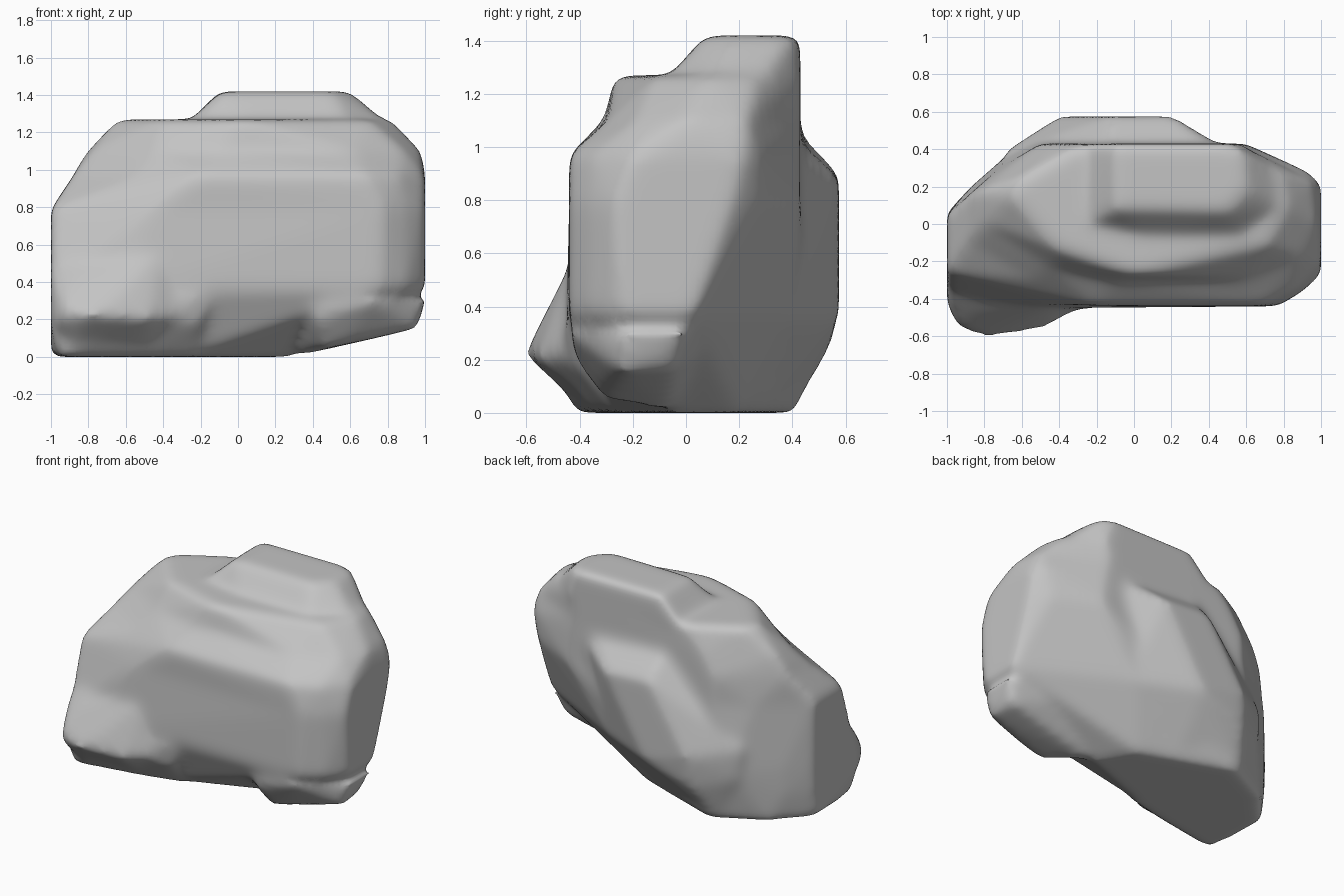
import bpy, bmesh

cube = bpy.data.objects.get("Cube")
if cube:
    bpy.data.objects.remove(cube, do_unlink=True)

# Grey stone material
stone = bpy.data.materials.new("grey stone")
stone.use_nodes = True
grey = (0.55, 0.55, 0.55, 1)
stone.diffuse_color = grey
stone.node_tree.nodes["Principled BSDF"].inputs["Base Color"].default_value = grey

bm = bmesh.new()


def hull(points):
    """Add one closed convex chunk of rock."""
    verts = [bm.verts.new(p) for p in points]
    bmesh.ops.convex_hull(bm, input=verts)
    loose = [v for v in verts if v.is_valid and not v.link_faces]
    bmesh.ops.delete(bm, geom=loose, context="VERTS")


def ring(z, outline):
    return [(x, y, z) for x, y in outline]


# Main mass: horizontal outlines from waist to shoulder
waist = ring(.36, [(-1, -.39), (-.6, -.45), (.76, -.44), (.9, -.36), (1, -.24), (1, .03),
                   (.3, .4), (-.1, .47), (-.62, .42), (-.87, .2), (-1, .06)])
belly = ring(.79, [(-1, -.26), (-.75, -.33), (-.45, -.43), (.77, -.44), (.9, -.36), (1, -.27),
                   (1, .18), (.9, .28), (.6, .43), (-.5, .43), (-.72, .3), (-1, .05)])
chest = ring(.97, [(-.88, .16), (-.88, -.08), (-.55, -.3), (-.2, -.44), (.68, -.44), (.86, -.35),
                   (1, -.2), (1, .22), (.93, .28), (.75, .35), (.58, .43), (-.5, .43), (-.7, .29)])
neck = ring(1.1, [(-.81, .18), (-.78, 0), (-.45, -.23), (-.1, -.31), (.62, -.29), (.89, -.18),
                  (.98, 0), (.95, .23), (.55, .43), (-.42, .43), (-.65, .28)])
shoulder = ring(1.27, [(-.6, .25), (-.65, .15), (-.4, -.14), (-.15, -.16), (0, -.27), (.2, -.15),
                       (.7, -.11), (.82, .1), (.78, .27), (.55, .43), (-.3, .42)])
layers = [waist, belly, chest, neck, shoulder]
for low, high in zip(layers, layers[1:]):
    hull(low + high)

# Left half of the base, with a low front edge
hull(ring(0, [(-.96, -.42), (-.5, -.34), (-.22, -.27), (-.1, .25), (-.48, .42), (-.8, .25), (-1, .02)])
     + ring(.18, [(-1, -.42), (-.6, -.5), (-.2, -.42), (-1, .05), (-.87, .2)])
     + [p for p in waist if p[0] < 0] + [(-.12, -.44, .36)])

# Right half of the base, undercut at the front
hull(ring(0, [(-.3, -.27), (0, -.15), (.28, -.05), (.14, .2), (-.48, .42)])
     + [p for p in waist if p[0] > -.2] + [(-.2, -.44, .34)])

# Low foot under the right end
hull([(.3, -.06, 0), (.48, -.31, .05), (.42, -.42, .2), (.62, -.34, .13), (.96, -.24, .15),
      (.94, -.04, .16), (.72, -.44, .3), (1, -.24, .3), (1, 0, .3), (.4, .15, .3), (.42, -.42, .32)])

# Raised crown with sloping sides
hull(ring(1.22, [(-.3, -.02), (.1, -.1), (.6, -.1), (.84, .08), (.8, .27), (.58, .43), (-.28, .43)])
     + ring(1.42, [(-.09, .08), (.5, .07), (.6, .18), (.57, .4), (.5, .43), (-.1, .43)]))

# Toe bulging at the lower front corner
hull([(-1, -.44, .18), (-.95, -.54, .2), (-.8, -.61, .22), (-.48, -.56, .2), (-.3, -.46, .22),
      (-.93, -.55, .28), (-.65, -.57, .29), (-1, -.38, .45), (-.85, -.47, .42), (-.5, -.48, .4),
      (-.4, -.42, .6), (-.9, -.3, .6), (-.9, -.4, .03), (-.5, -.35, .03)])

# Slanting bulge on the back
hull([(.22, .575, .88), (-.12, .575, .9), (-.4, .575, .45), (-.08, .575, .36), (-.42, .54, .24),
      (.5, .4, .96), (-.15, .4, 1.08), (.45, .4, 1.04), (-.7, .38, .5), (-.66, .4, .3),
      (-.5, .42, .03), (-.1, .33, .06), (.35, .38, .36)])

mesh = bpy.data.meshes.new("boulder")
bm.to_mesh(mesh)
bm.free()
rock = bpy.data.objects.new("boulder", mesh)
bpy.context.collection.objects.link(rock)

# Fuse the chunks and wear the edges round
fuse = rock.modifiers.new("fuse", "REMESH")
fuse.mode = "VOXEL"
fuse.voxel_size = .025
wear = rock.modifiers.new("wear", "SMOOTH")
wear.factor = .5
wear.iterations = 20

graph = bpy.context.evaluated_depsgraph_get()
worn = bpy.data.meshes.new_from_object(rock.evaluated_get(graph))
rock.modifiers.clear()
rock.data = worn
worn.materials.clear()
worn.materials.append(stone)
for poly in worn.polygons:
    poly.material_index = 0
    poly.use_smooth = True
